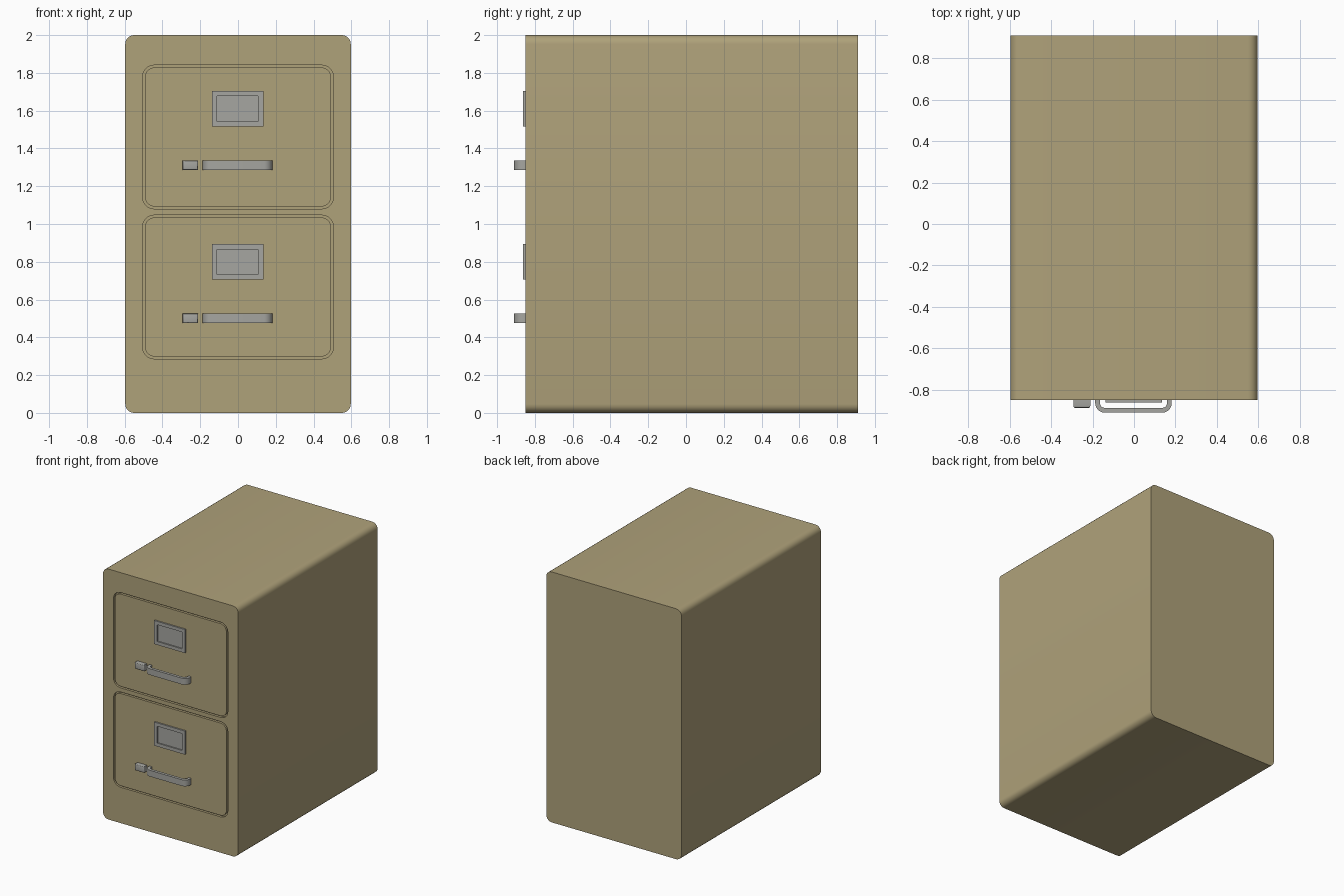
import bpy, bmesh, math

if "Cube" in bpy.data.objects:
    bpy.data.objects.remove(bpy.data.objects["Cube"])


def material(name, rgb):
    m = bpy.data.materials.new(name)
    m.diffuse_color = (*rgb, 1)
    m.use_nodes = True
    m.node_tree.nodes["Principled BSDF"].inputs["Base Color"].default_value = m.diffuse_color
    return m


BEIGE = material("beige paint", (0.43, 0.36, 0.195))
STEEL = material("grey metal", (0.38, 0.38, 0.355))


def finish(name, bm, mat):
    bmesh.ops.recalc_face_normals(bm, faces=bm.faces[:])
    me = bpy.data.meshes.new(name)
    bm.to_mesh(me)
    bm.free()
    ob = bpy.data.objects.new(name, me)
    bpy.context.collection.objects.link(ob)
    me.materials.append(mat)
    bpy.ops.object.select_all(action='DESELECT')
    ob.select_set(True)
    bpy.context.view_layer.objects.active = ob
    bpy.ops.object.shade_smooth_by_angle(angle=math.radians(35))
    return ob


def outline(x0, x1, z0, z1, r, seg=5):
    """Rounded rectangle as (x, z) points."""
    if r == 0:
        return [(x1, z1), (x0, z1), (x0, z0), (x1, z0)]
    pts = []
    corners = [(x1 - r, z1 - r), (x0 + r, z1 - r), (x0 + r, z0 + r), (x1 - r, z0 + r)]
    for i, (cx, cz) in enumerate(corners):
        for k in range(seg + 1):
            a = math.pi / 2 * (i + k / seg)
            pts.append((cx + r * math.cos(a), cz + r * math.sin(a)))
    return pts


def panel(name, shape, front, back, mat, pockets=(), depth=0.0):
    """Outline extruded along y, with optional pockets sunk in its front."""
    bm = bmesh.new()
    rim = []

    def ring_and_floor(pts, y_end):
        a = [bm.verts.new((x, front, z)) for x, z in pts]
        b = [bm.verts.new((x, y_end, z)) for x, z in pts]
        n = len(pts)
        for i in range(n):
            j = (i + 1) % n
            bm.faces.new((a[i], a[j], b[j], b[i]))
            rim.append(bm.edges.get((a[i], a[j])))
        bm.faces.new(b)
        return a

    outer = ring_and_floor(shape, back)
    for p in pockets:
        ring_and_floor(p, front + depth)
    if pockets:
        bmesh.ops.triangle_fill(bm, use_beauty=True, edges=rim, normal=(0, -1, 0))
    else:
        bm.faces.new(outer)
    return finish(name, bm, mat)


FRONT, BACK = -0.85, 0.91
GROOVE = 0.02

# Cabinet body with two drawer openings
drawers = [("lower", 0.286, 1.047, 0.5), ("upper", 1.08, 1.841, 1.311)]
openings = [outline(-0.505, 0.505, z0, z1, 0.062) for _, z0, z1, _ in drawers]
panel("cabinet_body", outline(-0.597, 0.597, 0, 2, 0.047), FRONT, BACK, BEIGE,
      openings, GROOVE)


# Bow handle: flat strip bent into a U
def handle(name, zc):
    x0, x1, t, r = -0.187, 0.182, 0.023, 0.045
    y_out = -0.91

    def u_path(o):
        rr = r - o
        pts = [(x0 + o, FRONT + 0.002)]
        for cx, start in ((x0 + r, math.pi), (x1 - r, 1.5 * math.pi)):
            for k in range(7):
                a = start + math.pi / 2 * k / 6
                pts.append((cx + rr * math.cos(a), y_out + r + rr * math.sin(a)))
        return pts + [(x1 - o, FRONT + 0.002)]

    a, b = u_path(0), u_path(t)
    bm = bmesh.new()
    rows = [[bm.verts.new((x, y, zc + s * 0.025)) for x, y in p]
            for p, s in ((a, -1), (a, 1), (b, 1), (b, -1))]
    for i in range(len(a) - 1):
        for k in range(4):
            p, q = rows[k], rows[(k + 1) % 4]
            bm.faces.new((p[i], p[i + 1], q[i + 1], q[i]))
    bm.faces.new([row[0] for row in rows])
    bm.faces.new([row[-1] for row in rows])
    finish(name, bm, STEEL)


# Thumb latch: small block with softened front edges
def latch(name, zc):
    bm = bmesh.new()
    bmesh.ops.create_cube(bm, size=1)
    for v in bm.verts:
        v.co.x = -0.252 + v.co.x * 0.082
        v.co.y = (FRONT + 0.002 - 0.887) / 2 + v.co.y * 0.039
        v.co.z = zc + v.co.z * 0.05
    y_min = min(v.co.y for v in bm.verts)
    edges = [e for e in bm.edges if all(v.co.y < y_min + 1e-4 for v in e.verts)]
    bmesh.ops.bevel(bm, geom=edges, offset=0.008, segments=3, profile=0.5,
                    affect='EDGES')
    finish(name, bm, STEEL)


for tag, z0, z1, zh in drawers:
    g = 0.012
    # Drawer front, flush with the body inside its groove
    panel(tag + "_drawer_front", outline(-0.505 + g, 0.505 - g, z0 + g, z1 - g, 0.052),
          FRONT, FRONT + GROOVE, BEIGE)
    # Label holder frame with sunken card window
    zl = zh + 0.299
    panel(tag + "_label_holder", outline(-0.138, 0.135, zl - 0.094, zl + 0.094, 0),
          FRONT - 0.012, FRONT + 0.002, STEEL,
          [outline(-0.11, 0.107, zl - 0.067, zl + 0.067, 0)], 0.01)
    handle(tag + "_handle", zh)
    latch(tag + "_latch", zh)
